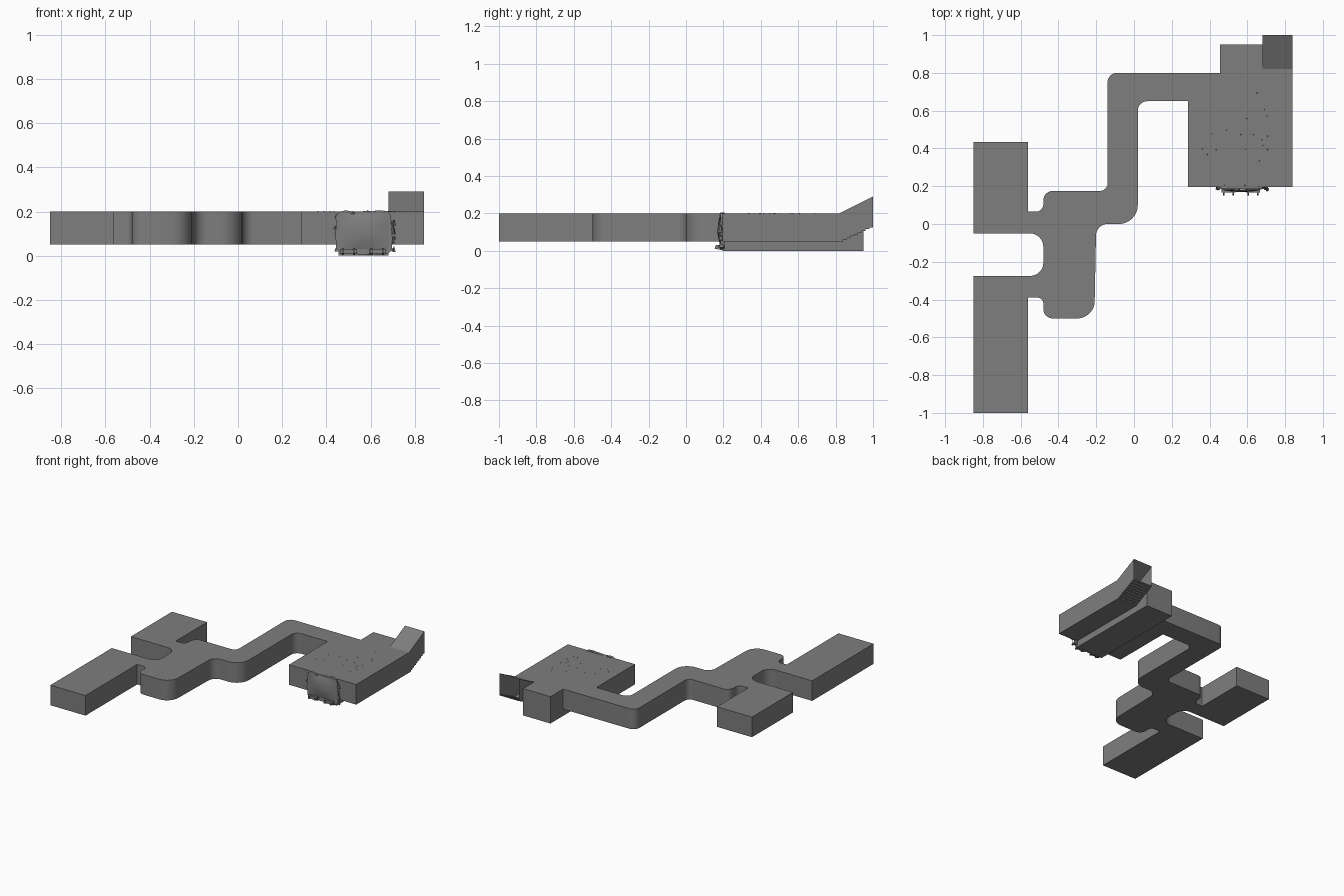
import bpy
import bmesh
import math
import random
from mathutils import Vector

random.seed(4)

cube = bpy.data.objects.get("Cube")
if cube:
    bpy.data.objects.remove(cube, do_unlink=True)

FLOOR, ROOF = 0.05, 0.2

stone = bpy.data.materials.new("grey_stone")
stone.use_nodes = True
colour = (0.21, 0.21, 0.21, 1)
stone.diffuse_color = colour
stone.node_tree.nodes["Principled BSDF"].inputs["Base Color"].default_value = colour

# How outline coordinates (a, b) and extrusion height h map to the model
AXES = {
    "x": lambda a, b, h: (h, a, b),
    "y": lambda a, b, h: (a, -h, b),
    "z": lambda a, b, h: (a, b, h),
}


def finish(name, bm):
    mesh = bpy.data.meshes.new(name)
    bm.to_mesh(mesh)
    bm.free()
    mesh.materials.append(stone)
    obj = bpy.data.objects.new(name, mesh)
    bpy.context.collection.objects.link(obj)
    return obj


def rounded(corners, steps=8):
    """Replace each (x, y, radius) corner by an arc."""
    pts = []
    for i, (x, y, *rad) in enumerate(corners):
        p = Vector((x, y))
        if not rad:
            pts.append(p)
            continue
        r = rad[0]
        u = (Vector(corners[i - 1][:2]) - p).normalized()
        v = (Vector(corners[(i + 1) % len(corners)][:2]) - p).normalized()
        for k in range(steps + 1):
            t = math.pi / 2 * k / steps
            pts.append(p + r * (u + v - v * math.cos(t) - u * math.sin(t)))
    return pts


def prism(name, outline, low, high, axis="z", open_sides=(), top=True):
    """Extrude a counter-clockwise outline, leaving some sides open."""
    bm = bmesh.new()
    place = AXES[axis]
    a = [bm.verts.new(place(p[0], p[1], low)) for p in outline]
    b = [bm.verts.new(place(p[0], p[1], high)) for p in outline]
    n = len(outline)
    bm.faces.new(a[::-1])
    if top:
        bm.faces.new(b)
    for i in range(n):
        if i not in open_sides:
            j = (i + 1) % n
            bm.faces.new((a[i], a[j], b[j], b[i]))
    return finish(name, bm)


def rect(x0, x1, y0, y1):
    return [(x0, y0), (x1, y0), (x1, y1), (x0, y1)]


# Two side rooms
prism("back_side_room", rect(-0.85, -0.56, -0.05, 0.435), FLOOR, ROOF)
prism("front_side_room", rect(-0.85, -0.56, -1, -0.275), FLOOR, ROOF)

# Central room with its two doorways and the bent corridor
corridor = prism("corridor", rounded([
    (-0.56, -0.39), (-0.48, -0.39, 0.03), (-0.48, -0.5, 0.05),
    (-0.21, -0.5, 0.09), (-0.2, 0, 0.06), (0.02, 0, 0.1),
    (0.02, 0.65, 0.05), (0.285, 0.65), (0.285, 0.8), (-0.14, 0.8, 0.05),
    (-0.14, 0.175, 0.04), (-0.48, 0.175, 0.05), (-0.48, 0.065, 0.04),
    (-0.56, 0.065), (-0.56, -0.05), (-0.48, -0.05, 0.07),
    (-0.48, -0.275, 0.07), (-0.56, -0.275)]), FLOOR, ROOF)
bpy.context.view_layer.objects.active = corridor
corridor.select_set(True)
bpy.ops.object.shade_smooth_by_angle(angle=math.radians(30))
corridor.select_set(False)

# Great hall with the alcove at the back, open towards the ramp
prism("hall", [(0.285, 0.195), (0.84, 0.195), (0.84, 0.82), (0.68, 0.82),
               (0.68, 0.95), (0.455, 0.95), (0.455, 0.8), (0.285, 0.8)],
      FLOOR, ROOF, open_sides=(2,))

# Sunken track bed under the hall
prism("track_bed", rect(0.455, 0.68, 0.195, 0.95), 0, FLOOR, top=False)

# Rising stair passage with an open upper end
STEPS = 9
run, rise = 0.18 / STEPS, 0.085 / STEPS
stairs = []
for i in range(STEPS):
    stairs += [(0.82 + run * i, FLOOR + rise * i),
               (0.82 + run * (i + 1), FLOOR + rise * i)]
stairs += [(1, 0.135), (1, 0.29), (0.82, ROOF)]
last = len(stairs) - 1
prism("stair_passage", stairs, 0.68, 0.84, axis="x",
      open_sides=(last - 2, last))

# Ragged tunnel mouth: a broken rim and a bulging rock fill
def ragged(width, height, count, jitter):
    pts = []
    for k in range(count):
        t = 2 * math.pi * k / count
        c, s = math.cos(t), math.sin(t)
        scale = (abs(c) ** 6 + abs(s) ** 6) ** (-1 / 6)
        scale *= 1 + random.uniform(-jitter, jitter)
        pts.append((0.57 + width * c * scale, 0.105 + height * s * scale))
    return pts


prism("broken_rim", ragged(0.128, 0.098, 44, 0.04), -0.205, -0.185, axis="y")

bm = bmesh.new()
bmesh.ops.create_grid(bm, x_segments=10, y_segments=8, size=1)
for v in bm.verts:
    x, y = v.co.x, v.co.y
    bulge = 0.014 * (1 - x * x) * (1 - y * y) + random.uniform(0, 0.002)
    v.co = (0.57 + 0.11 * x, 0.184 - bulge, 0.11 + 0.08 * y)
for f in bm.faces:
    f.smooth = True
finish("rock_fill", bm)


def chips(name, spots):
    """Small pointed stones, each (centre, size)."""
    bm = bmesh.new()
    for centre, size in spots:
        made = bmesh.ops.create_cone(bm, cap_ends=True, segments=4, radius1=0.6,
                                     radius2=0.1, depth=1)["verts"]
        turn = random.uniform(0, math.pi)
        for v in made:
            x, y, z = v.co
            v.co = Vector(centre) + Vector((
                size[0] * (x * math.cos(turn) - y * math.sin(turn)),
                size[1] * (x * math.sin(turn) + y * math.cos(turn)),
                size[2] * z))
    finish(name, bm)


# Stones around the mouth
rim = ragged(0.13, 0.09, 26, 0.05)
chips("mouth_stones", [((x, random.uniform(0.185, 0.205), z),
                        (0.016, 0.016, 0.014)) for x, z in rim])
chips("side_stones", [((0.705, 0.185, z), (0.014, 0.025, 0.025))
                      for z in (0.03, 0.07, 0.11, 0.15)])

# Broken sleepers and rail ends jutting out of the mouth
for i, x in enumerate((0.5, 0.63)):
    prism(f"sleeper_{i + 1}", rect(x - 0.038, x + 0.038, 0.168, 0.2), 0.008, 0.03)
    for j, dx in enumerate((-0.03, 0.022)):
        prism(f"rail_end_{i + 1}_{j + 1}",
              [(0.152, 0.012), (0.2, 0.002), (0.24, 0.002), (0.2, 0.035),
               (0.16, 0.03)], x + dx, x + dx + 0.008, axis="x")

# Loose stones showing through the hall roof
chips("roof_stones", [((random.uniform(0.36, 0.74), random.uniform(0.26, 0.7), ROOF),
                       (0.009, 0.009, 0.006)) for _ in range(18)])
